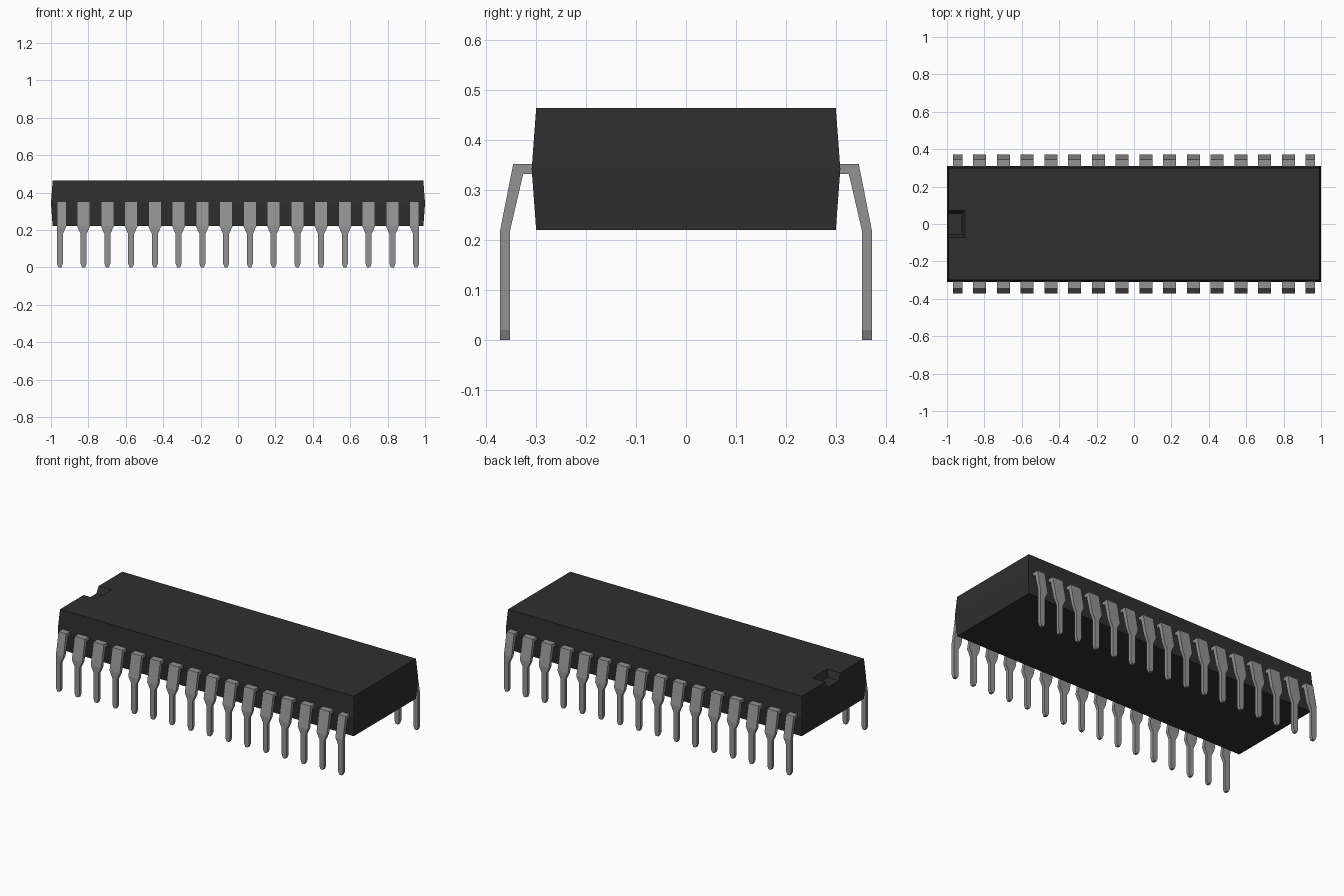
import bpy, bmesh

cube = bpy.data.objects.get("Cube")
if cube:
    bpy.data.objects.remove(cube, do_unlink=True)


def material(name, value, metallic=0.0):
    m = bpy.data.materials.new(name)
    m.use_nodes = True
    colour = (value, value, value, 1)
    m.diffuse_color = colour
    m.node_tree.nodes["Principled BSDF"].inputs["Base Color"].default_value = colour
    return m


black = material("black plastic", 0.028)
grey = material("grey metal", 0.29)


def loft(name, sections, mat):
    """Join four-cornered sections into a closed solid."""
    bm = bmesh.new()
    rings = [[bm.verts.new(p) for p in s] for s in sections]
    for a, b in zip(rings, rings[1:]):
        for i in range(4):
            j = (i + 1) % 4
            bm.faces.new((a[i], a[j], b[j], b[i]))
    bm.faces.new(rings[0])
    bm.faces.new(rings[-1])
    bmesh.ops.recalc_face_normals(bm, faces=bm.faces)
    mesh = bpy.data.meshes.new(name)
    bm.to_mesh(mesh)
    bm.free()
    mesh.materials.append(mat)
    obj = bpy.data.objects.new(name, mesh)
    bpy.context.collection.objects.link(obj)
    return obj


def rect(x0, x1, y, z):
    return [(x0, -y, z), (x1, -y, z), (x1, y, z), (x0, y, z)]


# Body, widest at the mould line
body = loft("chip_body", [rect(-0.991, 0.991, 0.30, 0.22),
                          rect(-1.0, 1.0, 0.309, 0.342),
                          rect(-0.991, 0.991, 0.30, 0.464)], black)

# Orientation notch with sloping walls, open at the end
cutter = loft("notch_cutter", [rect(-1.1, -0.92, 0.055, 0.424),
                               rect(-1.1, -0.888, 0.089, 0.504)], black)
cutter.hide_render = True
cut = body.modifiers.new("notch", "BOOLEAN")
cut.operation = "DIFFERENCE"
cut.solver = "EXACT"
cut.object = cutter
bpy.context.view_layer.objects.active = body
bpy.ops.object.modifier_apply(modifier=cut.name)
bpy.data.objects.remove(cutter, do_unlink=True)

# Pin sections: outer y, z, inner y, z, half width
NARROW, WIDE = 0.016, 0.035
PIN = [(0.295, 0.352, 0.295, 0.332, WIDE),
       (0.346, 0.352, 0.326, 0.332, WIDE),
       (0.372, 0.22, 0.352, 0.22, WIDE),
       (0.372, 0.18, 0.352, 0.18, NARROW),
       (0.372, 0.02, 0.352, 0.02, NARROW),
       (0.372, 0.0, 0.352, 0.0, 0.008)]
COUNT, PITCH = 16, 0.127

# Two rows of pins; the end pins are trimmed on their outer side
for side, label in ((-1, "front"), (1, "back")):
    for i in range(COUNT):
        x = (i - (COUNT - 1) / 2) * PITCH
        sections = []
        for yo, zo, yi, zi, w in PIN:
            left = min(w, NARROW) if i == 0 else w
            right = min(w, NARROW) if i == COUNT - 1 else w
            sections.append([(x - left, side * yo, zo), (x + right, side * yo, zo),
                             (x + right, side * yi, zi), (x - left, side * yi, zi)])
        loft(f"{label}_pin_{i + 1}", sections, grey)
